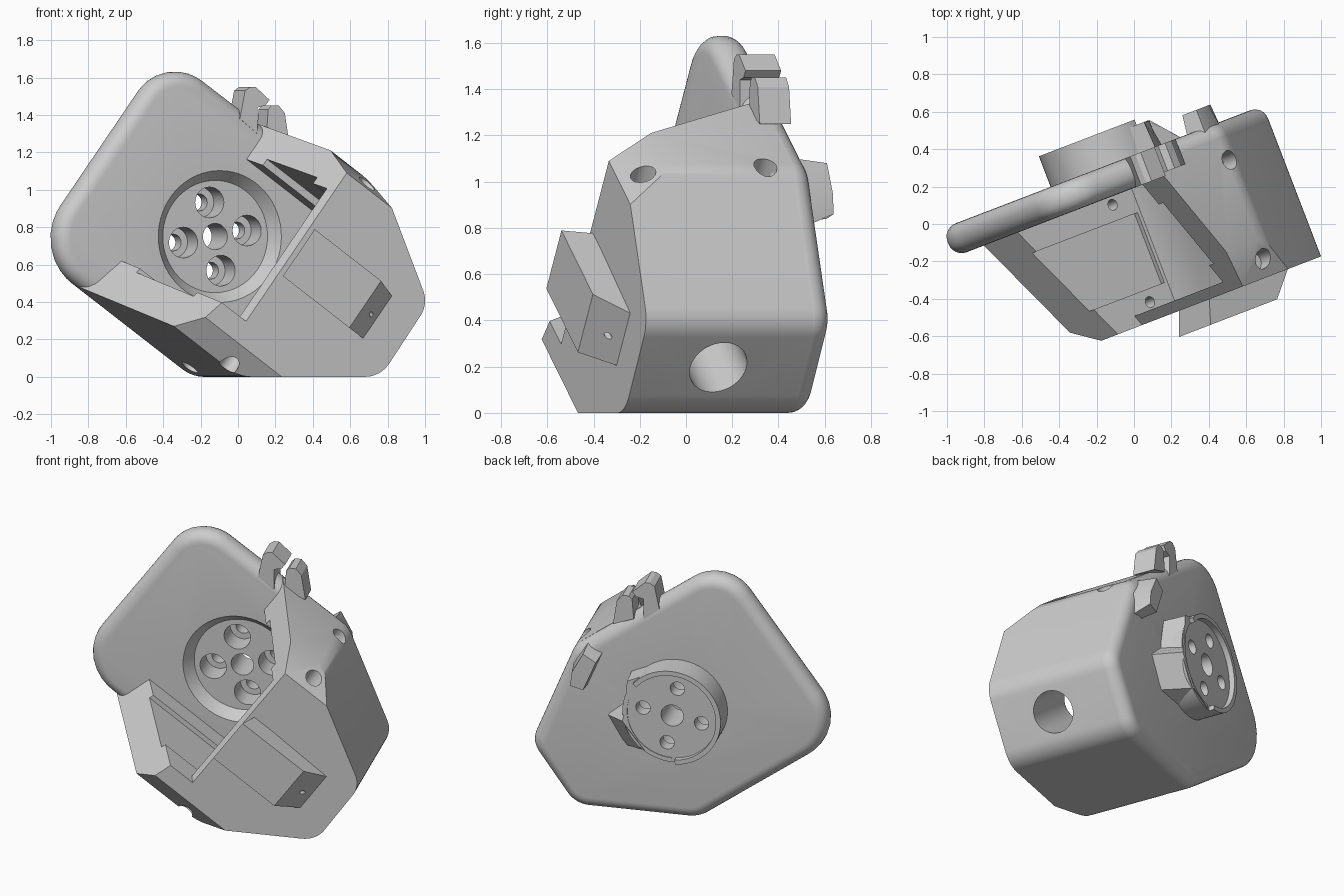
import bpy, bmesh, math
from mathutils import Matrix, Vector

if "Cube" in bpy.data.objects:
    bpy.data.objects.remove(bpy.data.objects["Cube"])

# Turned frame: u along the plate, z up, d out of the plate's front
C, S = math.cos(math.radians(21)), math.sin(math.radians(21))
FRAME = Matrix(((C, 0, S, 0), (S, 0, -C, 0), (0, 1, 0, 0), (0, 0, 0, 1)))
CA, SA = math.cos(math.radians(36)), math.sin(math.radians(36))

grey = bpy.data.materials.new("plain grey")
grey.diffuse_color = (0.604, 0.604, 0.604, 1)
grey.use_nodes = True
grey.node_tree.nodes["Principled BSDF"].inputs["Base Color"].default_value = grey.diffuse_color


def ab(a, b):
    """Tilted housing axes (a, b) to (u, z)."""
    return (CA * a + SA * b, -SA * a + CA * b)


def along_d(p, q, h):
    return Vector((p, q, h))


def along_b(p, q, h):
    return Vector((*ab(p, h), q))


def along_a(p, q, h):
    return Vector((*ab(h, p), q))


def rounded(corners, steps=8):
    """Polygon from (u, z, radius) corners with rounded arcs."""
    out = []
    for i, (x, y, r) in enumerate(corners):
        p = Vector((x, y))
        e = (Vector(corners[i - 1][:2]) - p).normalized()
        f = (Vector(corners[(i + 1) % len(corners)][:2]) - p).normalized()
        if r == 0:
            out.append((x, y))
            continue
        half = e.angle(f) / 2
        mid = p + (e + f).normalized() * (r / math.sin(half))
        s, t = p + e * (r / math.tan(half)) - mid, p + f * (r / math.tan(half)) - mid
        for k in range(steps + 1):
            v = s.lerp(t, k / steps).normalized() * r
            out.append(tuple(mid + v))
    return out


def circle(x, y, r, n=40):
    return [(x + r * math.cos(2 * math.pi * k / n), y + r * math.sin(2 * math.pi * k / n)) for k in range(n)]


def solid(name, pts, lo, hi, place=along_d, top=None, bevel=0):
    """Prism between two outlines, with optionally rounded rims."""
    bm = bmesh.new()
    A = [bm.verts.new(place(p, q, lo)) for p, q in pts]
    B = [bm.verts.new(place(p, q, hi)) for p, q in (top or pts)]
    caps = [bm.faces.new(A), bm.faces.new(B)]
    for i in range(len(A)):
        bm.faces.new((A[i - 1], A[i], B[i], B[i - 1]))
    bmesh.ops.recalc_face_normals(bm, faces=bm.faces)
    if bevel:
        rim = list({e for f in caps for e in f.edges})
        bmesh.ops.bevel(bm, geom=rim, offset=bevel, segments=6, profile=0.5, affect='EDGES')
    me = bpy.data.meshes.new(name)
    bm.to_mesh(me)
    bm.free()
    ob = bpy.data.objects.new(name, me)
    bpy.context.collection.objects.link(ob)
    ob.matrix_world = FRAME
    me.materials.append(grey)
    return ob


def cut(ob, cutters):
    for c in cutters:
        m = ob.modifiers.new("cut", 'BOOLEAN')
        m.operation, m.solver, m.object = 'DIFFERENCE', 'EXACT', c


# Shared outline corners
F, E, D, K = (-.156, 0, .2), (.617, 0, .17), (.89, .39, .14), (.62, 1.056, .16)

# Back plate with full-round rim
plate = solid("back_plate", rounded([(-1.085, .674, .30), F, E, D, K, (-.318, 1.73, .25)]),
              -.345, -.18, bevel=.075)

# Housing walls
housing = solid("housing", rounded([(*ab(-1.1, -.092), 0), F, E, D, K, (*ab(-.9, 1.22), 0)]), -.27, .52)
cavity = solid("cavity_cutter", [ab(-1.5, .15), ab(-.04, .15), ab(.02, .3), ab(.02, 1.01), ab(-1.5, 1.01)],
               -.5, .46)
upper_slant = solid("upper_slant_cutter", [(-1.6, -.5), (-.72, -.5), (-.29, .54), (-.29, .8), (-1.6, .8)],
                    .15, 1.6, along_b)
lower_slant = solid("lower_slant_cutter",
                    [(-1.9, -.5), (-1.189, -.5), (-.627, .54), (-.627, .8), (-1.9, .8)], -.5, .2, along_b,
                    top=[(-1.9, -.5), (-1.007, -.5), (-.445, .54), (-.445, .8), (-1.9, .8)])
floor_pocket = solid("floor_pocket_cutter", [(-1, -.05), (-.06, -.05), (-.06, .35), (-1, .35)],
                     .12, .3, along_b)
roof_pocket = solid("roof_pocket_cutter", [(-1, -.05), (-.1, -.05), (-.1, .35), (-1, .35)],
                    .9, 1.05, along_b)
side_bore = solid("side_bore_cutter", circle(.603, .14, .13), -.1, .8, along_a)
low_chamfer = solid("low_chamfer_cutter", [(.09, .57), (-.212, .32), (-.4, .32), (-.4, .7), (.09, .7)],
                    -1.6, 1, along_a)
top_chamfer = solid("top_chamfer_cutter", [(1.262, .22), (1.1, .59), (1.1, .7), (1.5, .7), (1.5, .22)],
                    -1.2, .6, along_a)
screws = []
for d in (-.137, .42):
    screws.append(solid("screw_cutter", circle(-.14, d, .052, 20), 1.08, 1.5, along_b))
    screws.append(solid("screw_cutter", circle(-.195, d, .03, 20), .0, .5, along_b))
    screws.append(solid("screw_cutter", circle(-.21, d, .05, 20), -.4, .06, along_b))
cut(housing, [cavity, upper_slant, lower_slant, floor_pocket, roof_pocket, side_bore,
              low_chamfer, top_chamfer] + screws)

# Round boss behind the plate, with dish and mounting holes
cx, cz = -.035, .75
boss = solid("boss", circle(cx, cz, .31, 64), -.52, -.26)
dish = solid("dish_cutter", circle(cx, cz, .30, 64), -.25, -.17, top=circle(cx, cz, .36, 64))
recess = solid("recess_cutter", circle(cx, cz, .28, 64), -.6, -.485)
rim_gap = solid("rim_gap_cutter", [(cx, cz), (cx - .05, cz - .6), (cx + .6, cz - .6), (cx + .6, cz + .5)],
                -.6, -.485)
holes = [solid("centre_hole_cutter", circle(cx, cz, .07), -.7, -.1)]
for k in range(4):
    t = math.radians(10 + 90 * k)
    x, z = cx + .185 * math.cos(t), cz + .185 * math.sin(t)
    holes.append(solid("counterbore_cutter", circle(x, z, .082), -.4, -.1))
    holes.append(solid("through_hole_cutter", circle(x, z, .045, 24), -.7, -.3))
cut(plate, [dish] + holes)
cut(boss, [recess, rim_gap] + holes)

# Faceted block beside the boss
side = [(.05, .305), (.28, .2), (.30, -.03), (.31, -.07), (.17, -.25), (0, -.305)]
wide = [(.05, .305), (.29, .2), (.33, .0), (.47, -.12), (.36, -.31), (0, -.305)]
boss_block = solid("boss_block", [(cx + x, cz + z) for x, z in side], -.49, -.3,
                   top=[(cx + x, cz + z) for x, z in wide])
cut(boss_block, [recess, dish] + holes)

# Raised duct on the housing front, skewed sideways
duct = solid("front_duct", [ab(-.254, .481), ab(-.254, .77), ab(.35, .75), ab(.35, .481)], .47, .65,
             top=[ab(-.31, .44), ab(-.31, .75), ab(.16, .75), ab(.16, .44)])
pin = solid("pin_hole_cutter", circle(.59, .57, .014, 12), .1, .45, along_a)
cut(duct, [pin])

# Clip hooks on the upper edge and on the back
solid("upper_clip", [(.08, 1.38), (.11, 1.53), (.14, 1.55), (.17, 1.55), (.25, 1.48), (.225, 1.45),
                     (.18, 1.44), (.18, 1.3)], -.345, -.18)
solid("lower_clip", [(.24, 1.3), (.25, 1.43), (.27, 1.45), (.31, 1.45), (.345, 1.41), (.37, 1.25)], -.345, -.2)
solid("back_hook", [(.45, 1.03), (.53, 1.08), (.6, .95), (.61, .86), (.53, .84)], -.45, -.3,
      top=[(.43, 1.06), (.53, 1.1), (.62, .96), (.62, .8), (.53, .82)])

# Bake the cuts, drop the cutters, smooth the round surfaces
deps = bpy.context.evaluated_depsgraph_get()
deps.update()
parts = [o for o in bpy.data.objects if "cutter" not in o.name]
baked = [bpy.data.meshes.new_from_object(o.evaluated_get(deps)) for o in parts]
for o, me in zip(parts, baked):
    o.modifiers.clear()
    o.data = me
for o in [o for o in bpy.data.objects if "cutter" in o.name]:
    bpy.data.objects.remove(o)
for o in parts:
    o.select_set(True)
bpy.context.view_layer.objects.active = plate
bpy.ops.object.shade_smooth_by_angle(angle=math.radians(30))
